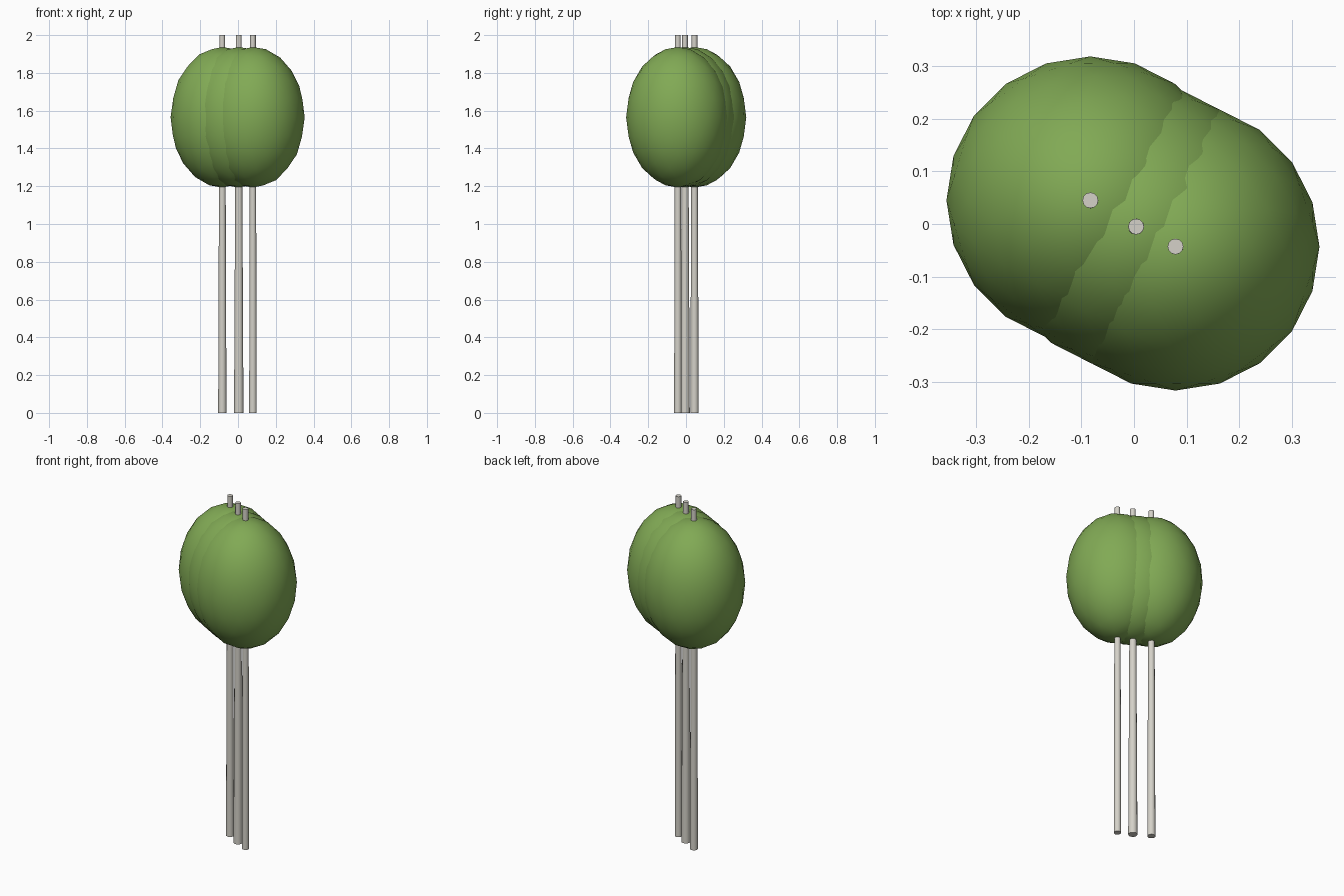
import bpy, math

if "Cube" in bpy.data.objects:
    bpy.data.objects.remove(bpy.data.objects["Cube"])

def material(name, color):
    m = bpy.data.materials.new(name)
    m.diffuse_color = color
    m.use_nodes = True
    m.node_tree.nodes["Principled BSDF"].inputs["Base Color"].default_value = m.diffuse_color
    return m

bark = material("pale_bark", (0.66, 0.64, 0.58, 1))
leaf = material("green_leaf", (0.22, 0.40, 0.09, 1))

def finish(name, mat):
    ob = bpy.context.object
    ob.name = name
    ob.data.materials.append(mat)
    bpy.ops.object.shade_smooth_by_angle(angle=math.radians(50))
    return ob

# Clump of three slender trees: x, y, trunk base radius
trees = [(-0.083, 0.045, 0.022), (0.004, -0.005, 0.025), (0.079, -0.043, 0.020)]

for i, (x, y, r) in enumerate(trees, 1):
    # tapered trunk running right through the crown
    bpy.ops.mesh.primitive_cone_add(vertices=12, radius1=r, radius2=0.015,
                                    depth=2.0, location=(x, y, 1.0))
    finish(f"trunk_{i}", bark)
    # egg-shaped crown
    bpy.ops.mesh.primitive_ico_sphere_add(subdivisions=3, radius=1,
                                          location=(x, y, 1.565))
    crown = finish(f"crown_{i}", leaf)
    crown.scale = (0.274, 0.274, 0.372)
